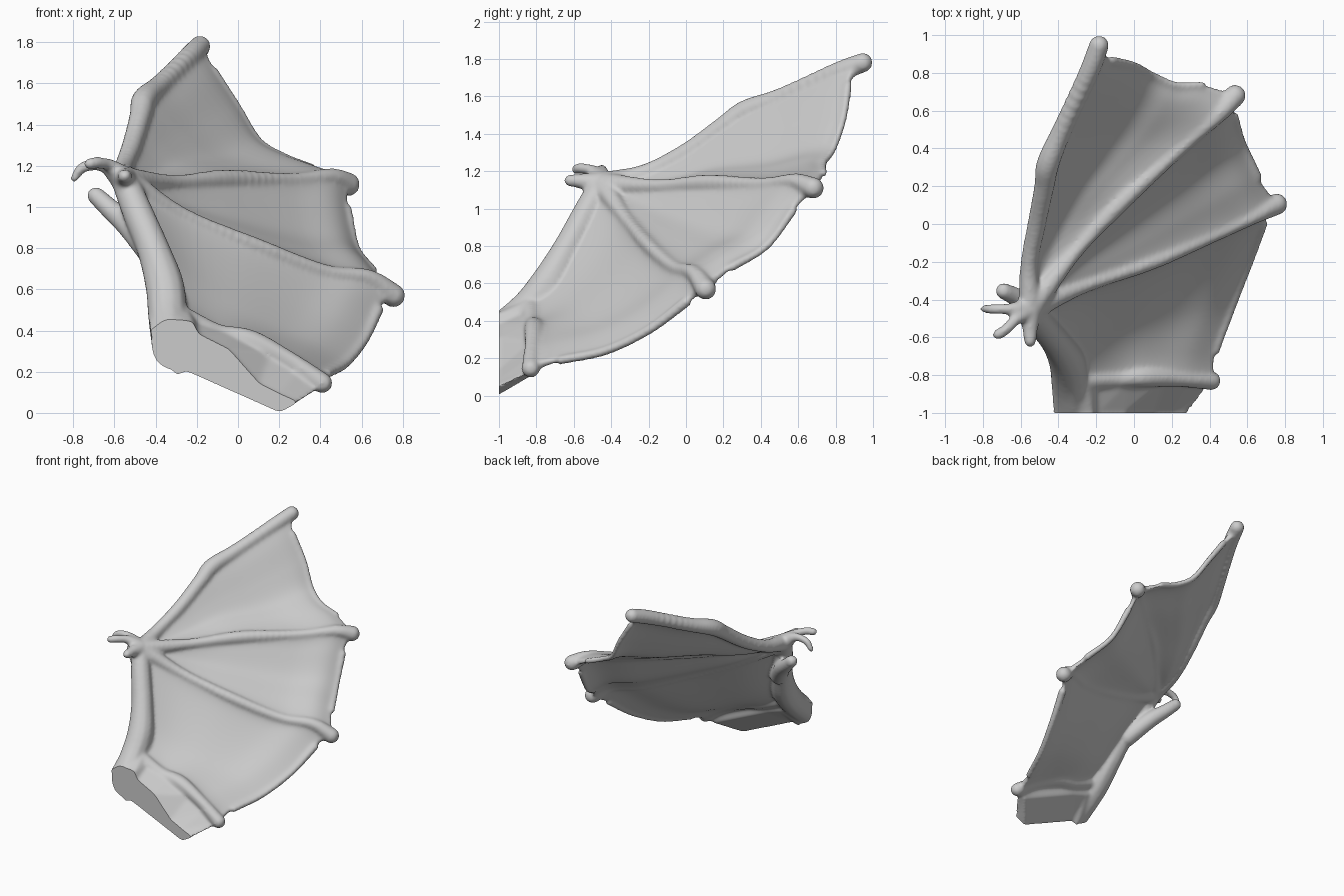
import bpy, bmesh
from mathutils import Vector, Matrix

if "Cube" in bpy.data.objects:
    bpy.data.objects.remove(bpy.data.objects["Cube"])

NORMAL = Vector((0.5, -0.49, 0.72)).normalized()
bm = bmesh.new()


def path(*pts):
    return [Vector(p) for p in pts]


def at(pts, t):
    """Smooth curve through the points, t from 0 to 1."""
    f = t * (len(pts) - 1)
    i = min(int(f), len(pts) - 2)
    f -= i
    b, c = pts[i], pts[i + 1]
    a = pts[i - 1] if i else b * 2 - c
    d = pts[i + 2] if i + 2 < len(pts) else c * 2 - b
    return b + (c - a) * f / 2 + (a * 2 - b * 5 + c * 4 - d) * f**2 / 2 \
        + (b * 3 - a - c * 3 + d) * f**3 / 2


def limb(pts, steps=50):
    """Rounded limb from overlapping balls; the fourth value is the radius."""
    for k in range(steps + 1):
        p = at(pts, k / steps)
        bmesh.ops.create_icosphere(bm, subdivisions=2, radius=p.w,
                                   matrix=Matrix.Translation(p.xyz))


def skin(side_a, side_b, outer, inner, n=28, sag=0.02):
    """Membrane stretched between four curves, thicker beside the fingers."""
    rings = []
    for i in range(n + 1):
        s = 0.04 + 0.96 * i / n
        a, b = at(side_a, s), at(side_b, s)
        upper, lower = [], []
        for j in range(n + 1):
            t = j / n
            out = at(outer, t) - side_a[-1].lerp(side_b[-1], t)
            start = at(inner, t) - side_a[0].lerp(side_b[0], t)
            p = (a.lerp(b, t) + out * s + start * (1 - s)).xyz
            p -= NORMAL * sag * 16 * s * (1 - s) * t * (1 - t)
            half = NORMAL * (0.015 + 0.022 * abs(2 * t - 1)**7)
            upper.append(bm.verts.new(p + half))
            lower.append(bm.verts.new(p - half))
        rings.append(upper + lower[::-1])
    size = len(rings[0])
    for r0, r1 in zip(rings, rings[1:]):
        for k in range(size):
            m = (k + 1) % size
            bm.faces.new((r0[k], r0[m], r1[m], r1[k]))
    for ring in (rings[0][::-1], rings[-1]):
        for j in range(n):
            bm.faces.new((ring[j], ring[j + 1], ring[-2 - j], ring[-1 - j]))


# Fingers and arm
wrist = (-0.55, -0.45, 1.13, 0.068)
finger_1 = path(wrist, (-0.555, -0.22, 1.19, 0.05), (-0.515, 0.0, 1.3, 0.052),
                (-0.475, 0.2, 1.44, 0.056), (-0.455, 0.32, 1.52, 0.063),
                (-0.38, 0.5, 1.59, 0.055), (-0.24, 0.8, 1.725, 0.056),
                (-0.185, 0.945, 1.78, 0.055))
finger_2 = path(wrist, (-0.31, -0.15, 1.12, 0.04), (-0.06, 0.12, 1.135, 0.05),
                (0.26, 0.41, 1.13, 0.038), (0.45, 0.58, 1.145, 0.045),
                (0.535, 0.68, 1.11, 0.06))
finger_3 = path(wrist, (-0.27, -0.33, 0.96, 0.042), (0.1, -0.2, 0.805, 0.044),
                (0.42, -0.06, 0.685, 0.04), (0.63, 0.04, 0.655, 0.045),
                (0.755, 0.105, 0.57, 0.06))
elbow = (-0.27, -0.83, 0.46, 0.06)
finger_4 = path(elbow, (-0.1, -0.82, 0.385, 0.05), (0.06, -0.81, 0.35, 0.056),
                (0.25, -0.82, 0.255, 0.046), (0.41, -0.83, 0.145, 0.052))
arm = path(wrist, (-0.49, -0.53, 0.98, 0.076), (-0.41, -0.63, 0.79, 0.082),
           (-0.355, -0.73, 0.61, 0.098), (-0.34, -0.85, 0.46, 0.1),
           (-0.32, -1.04, 0.3, 0.1))
for limb_path in (finger_1, finger_2, finger_3, finger_4, arm):
    limb(limb_path)

# Claws at the wrist
for claw in (
    path(wrist, (-0.65, -0.45, 1.2, 0.034), (-0.75, -0.45, 1.195, 0.028), (-0.795, -0.45, 1.14, 0.022)),
    path(wrist, (-0.62, -0.5, 1.2, 0.034), (-0.68, -0.56, 1.215, 0.03), (-0.72, -0.585, 1.21, 0.03)),
    path(wrist, (-0.55, -0.54, 1.145, 0.045), (-0.55, -0.62, 1.15, 0.034)),
    path((-0.42, -0.58, 0.78, 0.07), (-0.53, -0.46, 0.91, 0.062),
         (-0.62, -0.39, 0.99, 0.052), (-0.69, -0.355, 1.055, 0.045)),
):
    limb(claw, 24)

# Trailing edges between finger tips
edge_1 = path(finger_1[-1], (-0.12, 0.865, 1.66, 0.026), (0.0, 0.84, 1.48, 0.022),
              (0.1, 0.785, 1.32, 0.022), (0.22, 0.735, 1.245, 0.022),
              (0.36, 0.735, 1.19, 0.022), finger_2[-1])
edge_2 = path(finger_2[-1], (0.53, 0.57, 0.99, 0.026), (0.575, 0.43, 0.8, 0.022),
              (0.655, 0.25, 0.69, 0.026), finger_3[-1])
edge_3 = path(finger_3[-1], (0.68, 0.0, 0.5, 0.03), (0.61, -0.2, 0.35, 0.026),
              (0.52, -0.43, 0.24, 0.026), (0.43, -0.67, 0.19, 0.026), finger_4[-1])
for edge in (edge_1, edge_2, edge_3):
    limb(edge[1:-1], 70)

# Membranes
hub = path(wrist, wrist)
forearm = arm[:4] + path(elbow)
skin(finger_1, finger_2, edge_1, hub)
skin(finger_2, finger_3, edge_2, hub)
skin(finger_3, finger_4, edge_3, forearm, sag=0.03)

# Thick root, lofted past the cut plane
cut = [(-0.43, 0.40), (-0.35, 0.43), (-0.27, 0.45), (-0.22, 0.44), (-0.19, 0.38),
       (-0.05, 0.31), (0.1, 0.14), (0.2, 0.09), (0.29, 0.05), (0.2, 0.0),
       (-0.25, 0.2), (-0.3, 0.18), (-0.36, 0.28)]
tip = [(-0.44, 0.5), (-0.39, 0.54), (-0.33, 0.55), (-0.25, 0.52), (-0.2, 0.46),
       (-0.02, 0.39), (0.16, 0.29), (0.3, 0.21), (0.42, 0.13), (0.34, 0.1),
       (-0.13, 0.31), (-0.25, 0.35), (-0.36, 0.4)]
rings = [[bm.verts.new((x, y, z)) for x, z in ring]
         for y, ring in ((-1.05, cut), (-1.0, cut), (-0.83, tip))]
root = [bm.faces.new(rings[0]), bm.faces.new(rings[-1])]
for r0, r1 in zip(rings, rings[1:]):
    for k in range(len(cut)):
        m = (k + 1) % len(cut)
        root.append(bm.faces.new((r0[k], r0[m], r1[m], r1[k])))
bmesh.ops.recalc_face_normals(bm, faces=bm.faces)

# Fuse all parts into one smooth skin
mesh = bpy.data.meshes.new("wing")
bm.to_mesh(mesh)
bm.free()
wing = bpy.data.objects.new("wing", mesh)
bpy.context.collection.objects.link(wing)
fuse = wing.modifiers.new("fuse", 'REMESH')
fuse.mode = 'VOXEL'
fuse.voxel_size = 0.011
soften = wing.modifiers.new("soften", 'SMOOTH')
soften.factor = 0.5
soften.iterations = 12
bpy.context.view_layer.update()
fused = bpy.data.meshes.new_from_object(wing.evaluated_get(bpy.context.evaluated_depsgraph_get()))
wing.modifiers.clear()
wing.data = fused

# Flat cut across the root
bm = bmesh.new()
bm.from_mesh(fused)
res = bmesh.ops.bisect_plane(bm, geom=bm.verts[:] + bm.edges[:] + bm.faces[:],
                             plane_co=(0, -1, 0), plane_no=(0, -1, 0), clear_outer=True)
rim = [e for e in res["geom_cut"] if isinstance(e, bmesh.types.BMEdge)]
bmesh.ops.triangle_fill(bm, edges=rim, use_beauty=True, normal=(0, -1, 0))
bmesh.ops.recalc_face_normals(bm, faces=bm.faces)
bm.to_mesh(fused)
bm.free()

# Plain grey colour
grey = bpy.data.materials.new("plain grey")
grey.use_nodes = True
colour = (0.6, 0.6, 0.6, 1)
grey.diffuse_color = colour
grey.node_tree.nodes["Principled BSDF"].inputs["Base Color"].default_value = colour
fused.materials.clear()
fused.materials.append(grey)
bpy.context.view_layer.objects.active = wing
wing.select_set(True)
bpy.ops.object.shade_smooth_by_angle(angle=0.7)
